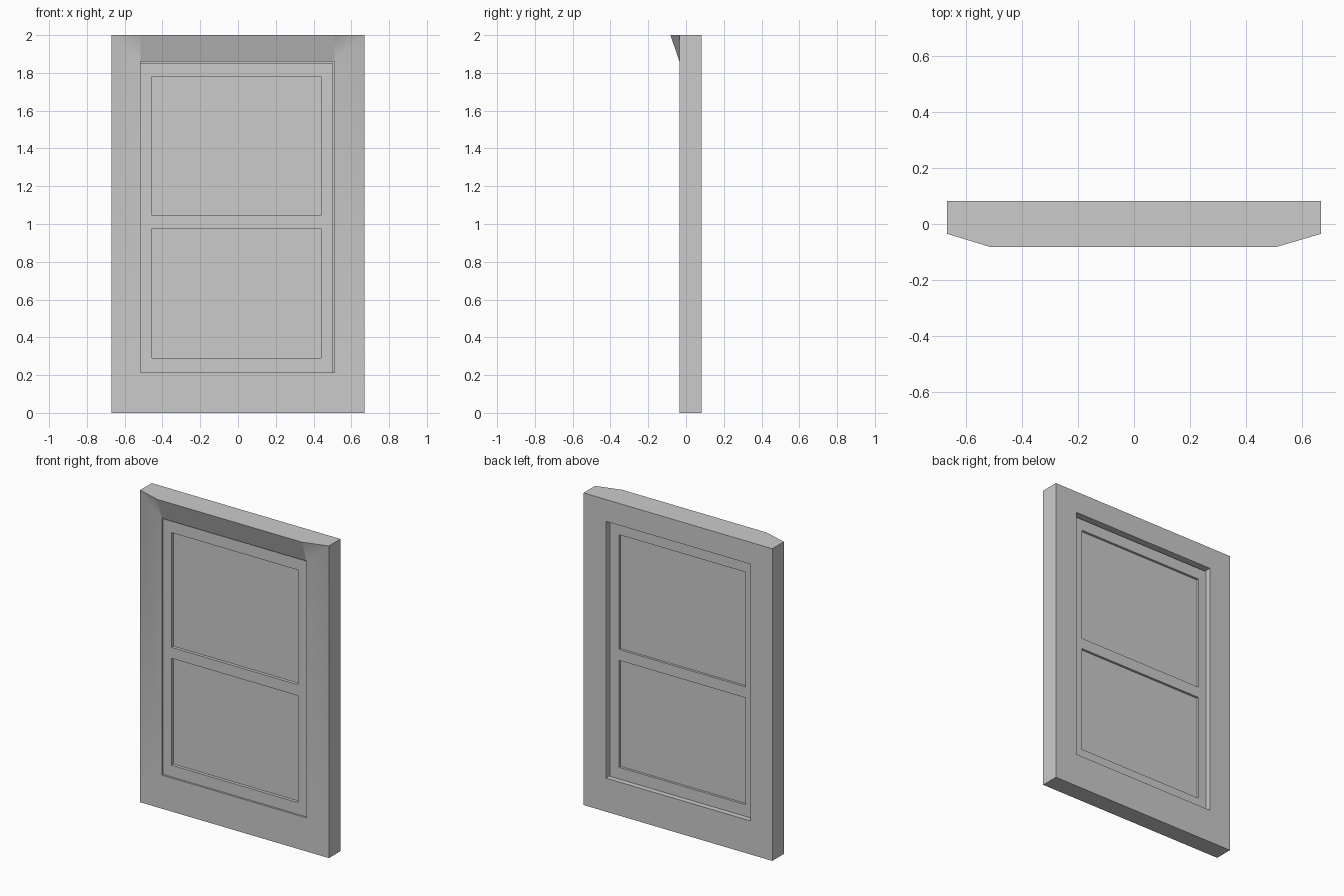
import bpy, bmesh

if "Cube" in bpy.data.objects:
    bpy.data.objects.remove(bpy.data.objects["Cube"])

X, H = 0.669, 2.0                  # outer half width, height
L, R, B, T = -0.515, 0.51, 0.215, 1.86   # opening
YF, YB, LIP = -0.035, 0.082, -0.082


def finish(name, bm):
    bmesh.ops.recalc_face_normals(bm, faces=bm.faces)
    me = bpy.data.meshes.new(name)
    bm.to_mesh(me)
    bm.free()
    ob = bpy.data.objects.new(name, me)
    bpy.context.collection.objects.link(ob)
    return ob


def box(bm, x0, x1, y0, y1, z0, z1):
    geo = bmesh.ops.create_cube(bm, size=1)
    for v in geo["verts"]:
        v.co.x = x0 + (v.co.x + 0.5) * (x1 - x0)
        v.co.y = y0 + (v.co.y + 0.5) * (y1 - y0)
        v.co.z = z0 + (v.co.z + 0.5) * (z1 - z0)


# Outer frame with a splayed lip along the top
bm = bmesh.new()
outer = [(-X, 0), (X, 0), (X, H), (-X, H)]
inner = [(L, B), (R, B), (R, T), (L, T)]
ring = lambda pts, y: [bm.verts.new((x, y, z)) for x, z in pts]
of, nf, ob_, nb = ring(outer, YF), ring(inner, YF), ring(outer, YB), ring(inner, YB)
lip_l, lip_r = ring([(L, H), (R, H)], LIP)
for i in range(4):
    j = (i + 1) % 4
    bm.faces.new((ob_[i], ob_[j], nb[j], nb[i]))
    bm.faces.new((nf[i], nf[j], nb[j], nb[i]))
    if i != 2:
        bm.faces.new((of[i], of[j], ob_[j], ob_[i]))
front = [bm.faces.new((of[i], of[(i + 1) % 4], nf[(i + 1) % 4], nf[i])) for i in (0, 1, 3)]
front += [bm.faces.new((of[2], lip_r, nf[2])), bm.faces.new((of[3], nf[3], lip_l))]
lintel = bm.faces.new((nf[3], nf[2], lip_r, lip_l))
bm.faces.new((of[3], lip_l, lip_r, of[2], ob_[2], ob_[3]))
# The stiles blend softly into the corner splays, all else is crisp
for f in front:
    f.smooth = True
for e in bm.edges:
    e.smooth = all(f in front for f in e.link_faces)
finish("outer_frame", bm)

# Sash rails and stiles set inside the opening
PL, PR = -0.455, 0.44
rows = [(0.29, 0.975), (1.045, 1.78)]
SF, SB = -0.023, 0.048
bm = bmesh.new()
box(bm, L, PL, SF, SB, B, T - 0.008)
box(bm, PR, R - 0.006, SF, SB, B, T - 0.008)
for z0, z1 in [(B, rows[0][0]), (rows[0][1], rows[1][0]), (rows[1][1], T - 0.008)]:
    box(bm, PL, PR, SF, SB, z0, z1)
finish("sash", bm)

# Thin backing closing the clearance around the sash
bm = bmesh.new()
box(bm, R - 0.006, R, 0, 0.02, B, T)
box(bm, L, R - 0.006, 0, 0.02, T - 0.008, T)
finish("sash_seal", bm)

# Glass panes
for name, (z0, z1) in zip(("lower_pane", "upper_pane"), rows):
    bm = bmesh.new()
    box(bm, PL, PR, -0.003, 0.033, z0, z1)
    finish(name, bm)
